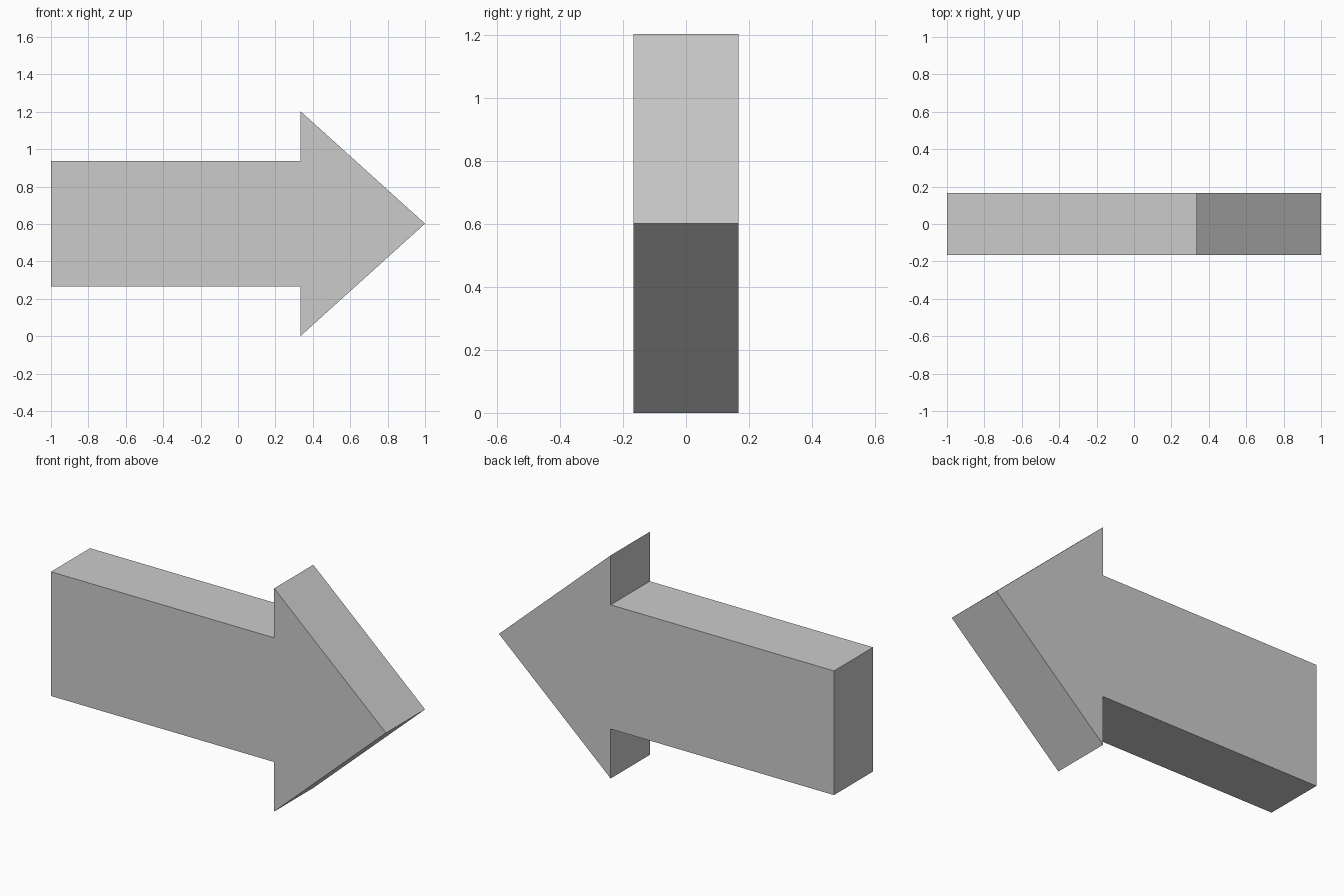
import bpy, bmesh

if "Cube" in bpy.data.objects:
    bpy.data.objects.remove(bpy.data.objects["Cube"])

HALF_DEPTH = 1 / 6
MID_Z = 0.602

# Upper half of the arrow outline (x, height above the centre line), mirrored for the lower half
upper = [(-1.0, 0.335), (0.333, 0.335), (0.333, 0.602)]
outline = upper + [(1.0, 0.0)] + [(x, -h) for x, h in reversed(upper)]

# Extrude the outline through the depth
bm = bmesh.new()
front = bm.faces.new([bm.verts.new((x, -HALF_DEPTH, MID_Z + h)) for x, h in outline])
ext = bmesh.ops.extrude_face_region(bm, geom=[front], use_keep_orig=True)
moved = [v for v in ext["geom"] if isinstance(v, bmesh.types.BMVert)]
bmesh.ops.translate(bm, verts=moved, vec=(0, 2 * HALF_DEPTH, 0))
bmesh.ops.recalc_face_normals(bm, faces=bm.faces[:])

mesh = bpy.data.meshes.new("arrow")
bm.to_mesh(mesh)
bm.free()
bpy.context.collection.objects.link(bpy.data.objects.new("arrow", mesh))
